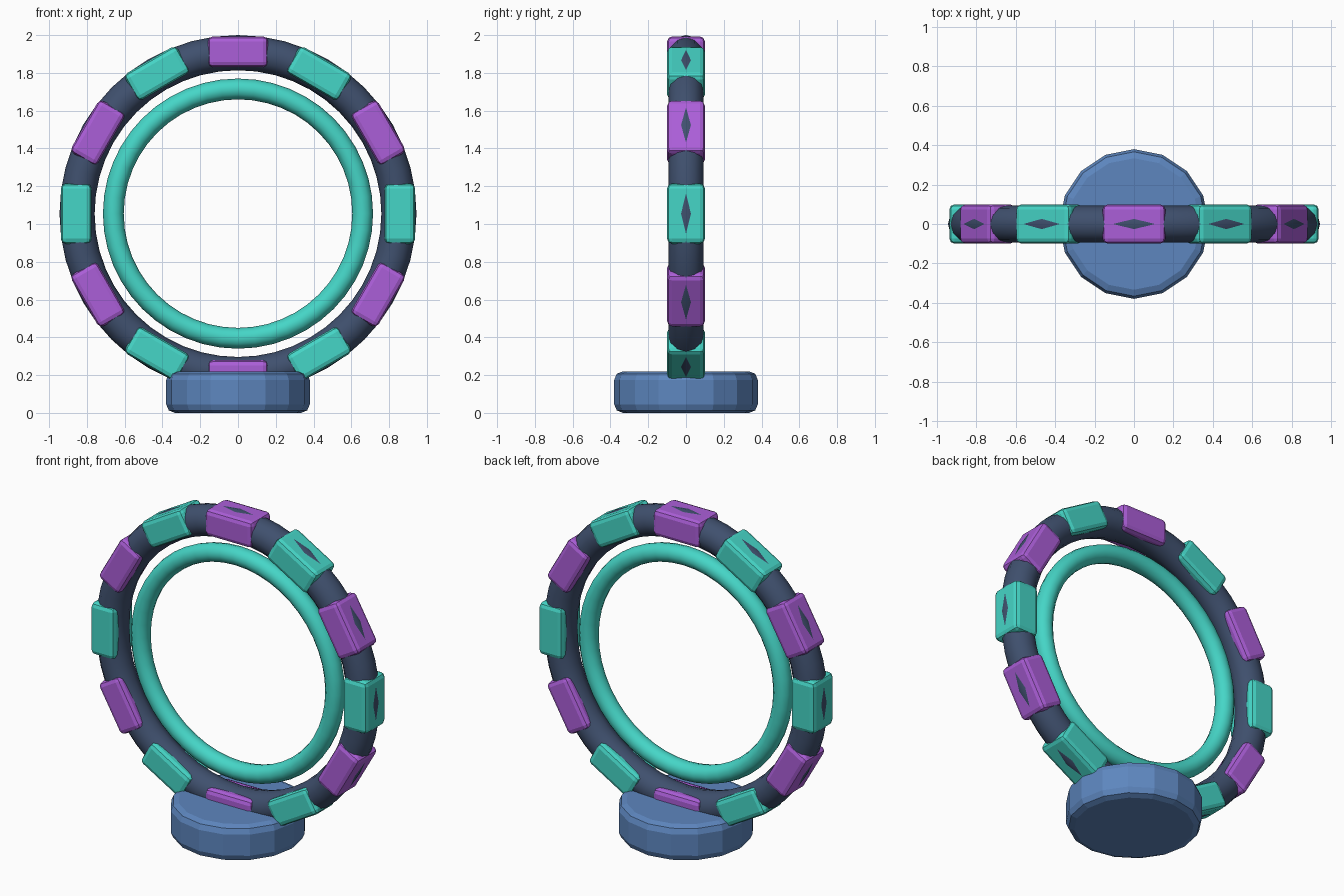
import bpy, math

if "Cube" in bpy.data.objects:
    bpy.data.objects.remove(bpy.data.objects["Cube"])

CZ = 1.055  # height of the ring centre


def material(name, rgb):
    m = bpy.data.materials.new(name)
    m.diffuse_color = (*rgb, 1)
    m.use_nodes = True
    m.node_tree.nodes["Principled BSDF"].inputs["Base Color"].default_value = m.diffuse_color
    return m


NAVY = material("navy", (0.05, 0.08, 0.155))
TEAL = material("teal", (0.06, 0.67, 0.57))
PURPLE = material("purple", (0.41, 0.113, 0.69))
BLUE = material("blue", (0.11, 0.24, 0.52))


def finish(name, mat, bevel=0, segments=2):
    ob = bpy.context.object
    ob.name = name
    ob.data.materials.append(mat)
    if bevel:
        bpy.ops.object.transform_apply(location=False, rotation=False, scale=True)
        b = ob.modifiers.new("bevel", 'BEVEL')
        b.width, b.segments = bevel, segments
        b.limit_method, b.angle_limit = 'ANGLE', math.radians(40)
    return ob


def ring(name, major, minor, mat):
    bpy.ops.mesh.primitive_torus_add(
        major_radius=major, minor_radius=minor, major_segments=48,
        minor_segments=12, location=(0, 0, CZ), rotation=(math.pi / 2, 0, 0))
    finish(name, mat)
    bpy.ops.object.shade_smooth()


# Outer frame ring and inner glowing ring
ring("outer_ring", 0.852, 0.093, NAVY)
ring("inner_ring", 0.66, 0.055, TEAL)

# Twelve bevelled blocks around the outer ring, alternating colour
for i in range(12):
    a = math.radians(30 * i)
    r = 0.857
    bpy.ops.mesh.primitive_cube_add(
        size=1, location=(r * math.cos(a), 0, CZ + r * math.sin(a)),
        rotation=(0, -a, 0))
    bpy.context.object.scale = (0.162, 0.2, 0.32)
    finish(f"ring_block_{i + 1}", PURPLE if i % 2 else TEAL, 0.027)

# Round base with a bevelled rim
bpy.ops.mesh.primitive_cylinder_add(vertices=16, radius=0.38, depth=0.22,
                                    location=(0, 0, 0.11))
finish("base", BLUE, 0.045)
